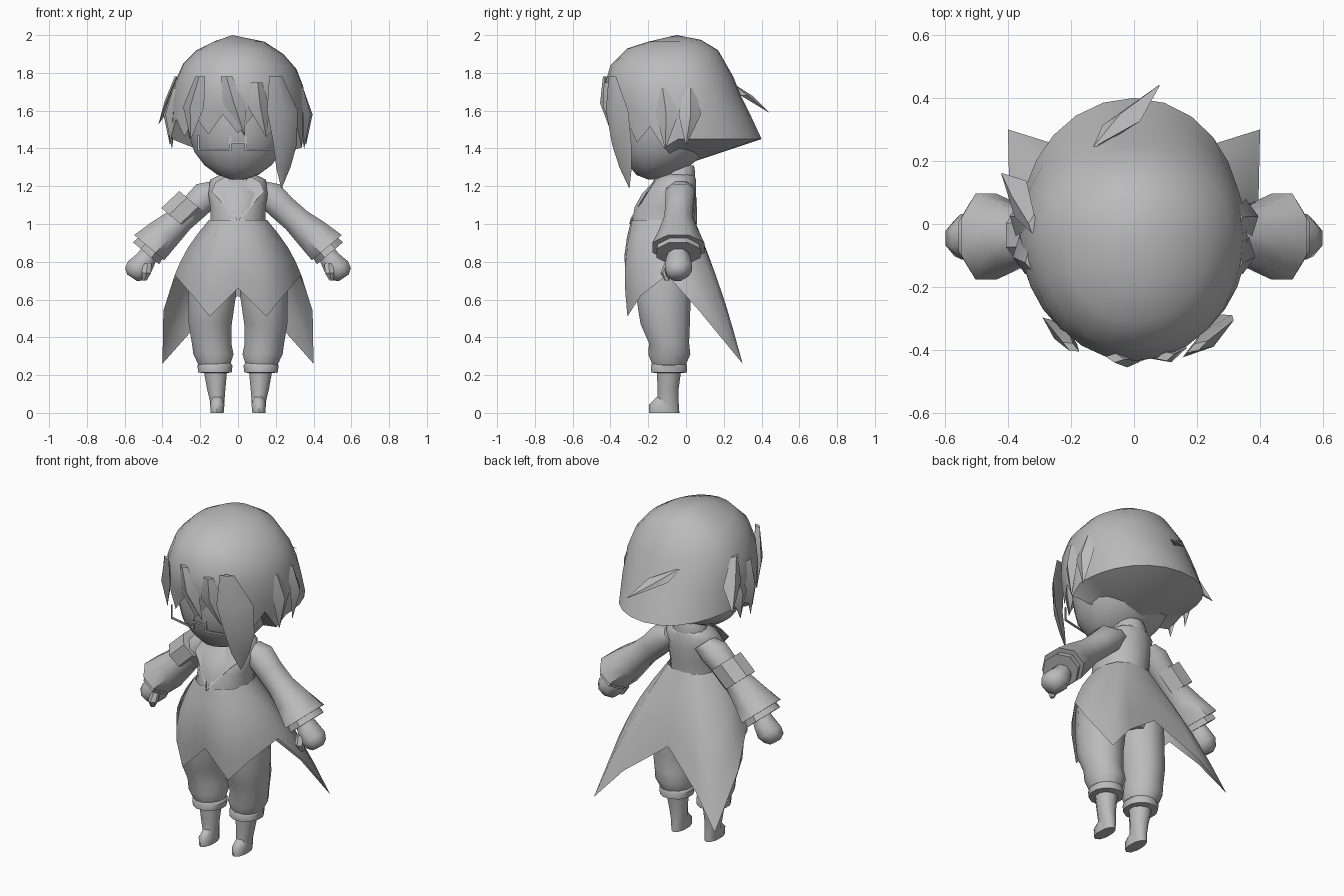
import bpy, bmesh, math
from mathutils import Vector, Matrix

grey = bpy.data.materials.new("plain_grey")
grey.diffuse_color = (0.5, 0.5, 0.5, 1)


def finish(name, bm, angle=40):
    bmesh.ops.remove_doubles(bm, verts=bm.verts, dist=0.0005)
    bmesh.ops.recalc_face_normals(bm, faces=bm.faces)
    me = bpy.data.meshes.new(name)
    bm.to_mesh(me)
    bm.free()
    me.materials.append(grey)
    ob = bpy.data.objects.new(name, me)
    bpy.context.collection.objects.link(ob)
    bpy.ops.object.select_all(action='DESELECT')
    bpy.context.view_layer.objects.active = ob
    ob.select_set(True)
    bpy.ops.object.shade_smooth_by_angle(angle=math.radians(angle))
    return ob


def skin(name, rows, closed=True, caps=True, angle=40):
    """Join rows of points with quads."""
    bm = bmesh.new()
    vs = [[bm.verts.new(p) for p in row] for row in rows]
    n = len(rows[0])
    for a, b in zip(vs, vs[1:]):
        for i in range(n if closed else n - 1):
            j = (i + 1) % n
            bm.faces.new((a[i], a[j], b[j], b[i]))
    if caps:
        bm.faces.new(vs[0])
        bm.faces.new(vs[-1])
    return finish(name, bm, angle)


def loft(name, rings, n=10, tilt=0, side=1, angle=40):
    """Rings are (x, y, z, rx, ry); tilt swings each ring about y."""
    rot = Matrix.Rotation(tilt, 3, 'Y')
    rows = []
    for x, y, z, rx, ry in rings:
        row = []
        for i in range(n):
            a = 2 * math.pi * (i + 0.5) / n
            p = Vector((x, y, z)) + rot @ Vector((rx * math.cos(a), ry * math.sin(a), 0))
            row.append((p.x * side, p.y, p.z))
        rows.append(row)
    return skin(name, rows, angle=angle)


def lock(name, pts, widths, depth=0.03):
    """Pointed hair strand with a diamond section, spread across the strand."""
    rows = []
    for k, (p, w) in enumerate(zip(pts, widths)):
        p = Vector(p)
        out = Vector((p.x, p.y + 0.04, 0)).normalized()
        across = Vector((-out.y, out.x, 0))
        d = depth * w / max(widths)
        rows.append([p + across * w, p + out * d, p - across * w, p - out * d])
    return skin(name, rows)


def plate(name, pts, offset=(0, -0.008, 0)):
    a = [Vector(p) for p in pts]
    return skin(name, [a, [p + Vector(offset) for p in a]])


# head
loft("head", [(0, -.17, 1.235, .03, .03), (0, -.165, 1.26, .11, .10), (0, -.14, 1.31, .18, .165),
              (0, -.12, 1.38, .235, .235), (0, -.10, 1.47, .265, .275), (0, -.08, 1.6, .29, .31),
              (0, -.06, 1.75, .27, .30)], 16, angle=60)

# hair shell: four profiles (radius, height) blended around the crown
FRONT = [(.16, 1.965), (.27, 1.93), (.36, 1.84), (.395, 1.72), (.385, 1.62), (.36, 1.53)]
BACK = [(.12, 1.975), (.21, 1.92), (.29, 1.78), (.335, 1.67), (.38, 1.58), (.44, 1.45)]
LEFT = [(.13, 1.965), (.22, 1.92), (.29, 1.85), (.335, 1.75), (.36, 1.63), (.365, 1.5)]
RIGHT = [(.14, 1.965), (.24, 1.90), (.31, 1.82), (.345, 1.73), (.36, 1.6), (.345, 1.45)]
N = 28
bm = bmesh.new()
apex = bm.verts.new((-.03, -.05, 2.0))
inner = bm.verts.new((0, -.02, 1.31))
grid = []
for i in range(N):
    a = 2 * math.pi * i / N
    c, s = math.cos(a), math.sin(a)
    col = []
    for k in range(6):
        sx = (RIGHT if c > 0 else LEFT)[k]
        sy = (BACK if s > 0 else FRONT)[k]
        r, z = (sx[q] * c * c + sy[q] * s * s for q in (0, 1))
        if k == 5 and s < -0.1:          # jagged fringe
            z += -.05 if i % 2 else .05
        col.append(bm.verts.new((r * c, -.04 + r * s, z)))
    grid.append(col)
for i in range(N):
    p, q = grid[i], grid[(i + 1) % N]
    bm.faces.new((apex, p[0], q[0]))
    for k in range(5):
        bm.faces.new((p[k], p[k + 1], q[k + 1], q[k]))
    if math.sin(2 * math.pi * (i + .5) / N) > -0.35:   # closed underside behind the face
        bm.faces.new((p[5], inner, q[5]))
finish("hair", bm, 50)

# loose strands
lock("long_lock", [(.20, -.39, 1.78), (.235, -.365, 1.6), (.25, -.34, 1.42), (.24, -.32, 1.3), (.23, -.3, 1.19)],
     [.04, .10, .08, .05, .002])
lock("centre_lock", [(-.06, -.425, 1.78), (-.02, -.425, 1.64), (.035, -.39, 1.47)], [.03, .06, .002])
lock("side_fringe", [(.1, -.42, 1.75), (.11, -.41, 1.62), (.15, -.37, 1.46)], [.03, .06, .002])
lock("left_fringe", [(-.2, -.39, 1.78), (-.235, -.34, 1.62), (-.25, -.31, 1.45)], [.03, .07, .002])
lock("left_lock", [(-.32, 0, 1.78), (-.36, .08, 1.65), (-.42, .16, 1.53)], [.03, .06, .002])
lock("back_lock", [(-.12, .25, 1.74), (-.04, .32, 1.68), (.08, .44, 1.59)], [.01, .06, .002])
for s in (1, -1):
    lock("ear_lock", [(s * .33, -.12, 1.72), (s * .355, -.1, 1.58), (s * .35, -.11, 1.4)], [.03, .06, .002])
    lock("rear_side_lock", [(s * .33, .02, 1.72), (s * .365, .02, 1.58), (s * .36, .0, 1.42)], [.03, .06, .002])

# half-rim glasses
for s in (1, -1):
    for x0, x1, z0, z1 in ((.045, .21, 1.388, 1.398), (.035, .047, 1.388, 1.47), (.205, .215, 1.388, 1.47),
                           (0, .04, 1.425, 1.435)):
        yy = [-.362 + .9 * x * x for x in (x0, x1)]
        plate("glasses_rim", [(s * x0, yy[0], z0), (s * x1, yy[1], z0), (s * x1, yy[1], z1), (s * x0, yy[0], z1)])

# neck, collar and torso
loft("neck", [(0, -.04, 1.2, .07, .07), (0, -.05, 1.34, .06, .06)])
loft("collar", [(0, -.04, 1.24, .10, .09), (0, -.035, 1.28, .095, .085), (0, -.03, 1.31, .07, .075)], 12)
loft("torso", [(0, -.04, 1.265, .09, .085), (0, -.055, 1.235, .15, .11), (0, -.09, 1.16, .16, .145),
               (0, -.11, 1.09, .15, .165), (0, -.12, 1.03, .148, .165), (0, -.125, .97, .155, .17)], 16, angle=60)

# lapels and shirt opening
for s in (1, -1):
    plate("lapel", [(s * .05, -.145, 1.26), (s * .12, -.165, 1.22), (s * .14, -.20, 1.17), (s * .10, -.225, 1.13),
                    (0, -.292, 1.0), (s * .01, -.285, 1.03)])

# coat skirt and tails: waist points fan out to hem points, half mirrored
WAIST = [(0, -.29), (.06, -.285), (.13, -.23), (.155, -.13), (.145, -.06), (.12, .0), (.07, .035), (0, .045)]
HEM = [(0, -.31, .66), (.15, -.31, .51), (.24, -.24, .62), (.335, -.10, .73), (.395, .07, .54),
       (.40, .30, .26), (.24, .25, .44), (0, .17, .62)]
rows = []
for t in (0, .25, .5, .75, 1):
    half = []
    for k, ((wx, wy), (hx, hy, hz)) in enumerate(zip(WAIST, HEM)):
        b = math.sin(math.pi * t)
        out = .02 if 0 < k < 7 else 0
        half.append((wx + (hx - wx) * t + b * out, wy + (hy - wy) * t + b * (-.025 if k < 3 else .015 * (k > 3)),
                     1.02 + (hz - 1.02) * t))
    rows.append(half + [(-x, y, z) for x, y, z in half[-2:0:-1]])
skin("coat_skirt", rows, caps=False, angle=60)

# hips under the coat
loft("hips", [(0, -.12, .9, .17, .15), (0, -.12, .75, .24, .155), (0, -.12, .67, .2, .13)], 12)

for s in (1, -1):
    # legs
    loft("trouser_leg", [(.13, -.12, .78, .13, .15), (.137, -.12, .62, .13, .15), (.147, -.11, .47, .118, .135),
                         (.14, -.09, .37, .108, .11), (.13, -.088, .31, .11, .115), (.125, -.09, .25, .085, .09)],
         12, side=s, angle=60)
    loft("trouser_cuff", [(.122, -.09, .265, .085, .09), (.122, -.09, .25, .096, .10), (.122, -.09, .215, .092, .098),
                          (.122, -.09, .21, .06, .07)], 12, side=s)
    loft("shin", [(.12, -.09, .23, .066, .065), (.115, -.095, .12, .05, .055), (.11, -.095, .06, .04, .056),
                  (.11, -.10, .0, .034, .065)], 10, side=s, angle=60)
    loft("foot", [(.11, -.11, .085, .03, .045), (.11, -.12, .045, .04, .075), (.11, -.12, .0, .036, .076)],
         10, side=s, angle=60)

    # sleeves, layered cuffs and hands
    tilt = math.radians(40 + 90)
    loft("sleeve", [(.10, -.03, 1.19, .06, .07), (.16, -.03, 1.16, .085, .085), (.23, -.035, 1.09, .08, .08),
                    (.31, -.04, 1.02, .08, .082), (.39, -.04, .95, .098, .11), (.47, -.04, .875, .112, .148)],
         8, math.radians(140), s, 50)
    loft("inner_cuff", [(.44, -.04, .90, .085, .11), (.487, -.04, .845, .098, .125)], 8, math.radians(140), s)
    loft("hand", [(.46, -.04, .86, .05, .05), (.49, -.04, .81, .06, .07), (.525, -.04, .765, .074, .078),
                  (.55, -.045, .735, .062, .062), (.56, -.045, .715, .035, .035)], 8, math.radians(146), s, 50)
    loft("thumb", [(.48, -.09, .79, .025, .025), (.485, -.11, .74, .028, .025), (.495, -.10, .70, .012, .012)], 6, 0, s)

# arm band on one sleeve
loft("arm_band", [(.24, -.035, 1.115, .1, .1), (.335, -.035, 1.025, .1, .1)], 8, math.radians(140), -1)
